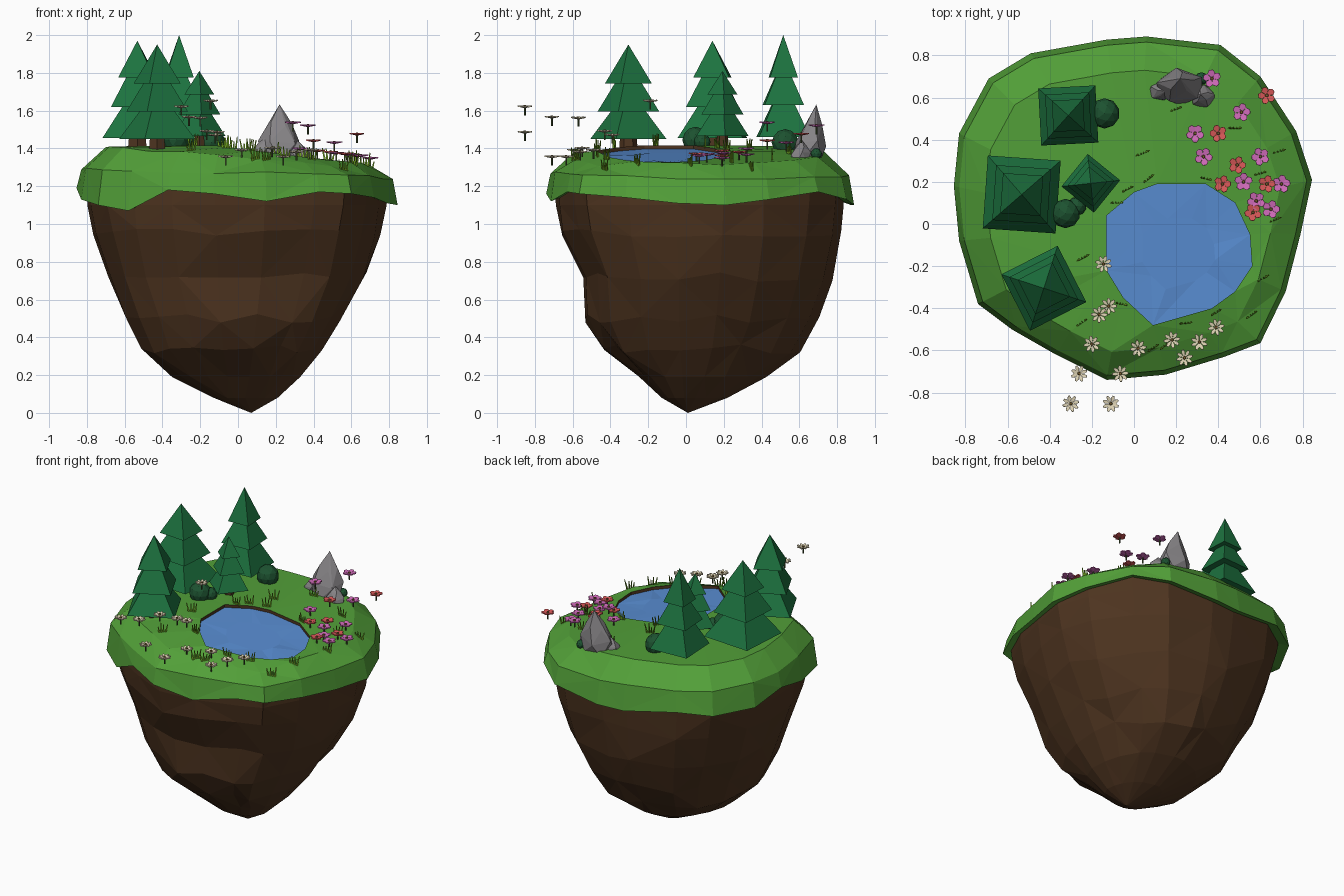
import bpy, bmesh, random
from math import sin, cos, pi, radians, hypot
from mathutils import Vector, Matrix
from mathutils.bvhtree import BVHTree

if "Cube" in bpy.data.objects:
    bpy.data.objects.remove(bpy.data.objects["Cube"])

random.seed(4)

def jit(a):
    return random.uniform(-a, a)

def mat(name, r, g, b):
    m = bpy.data.materials.new(name)
    m.diffuse_color = (r, g, b, 1)
    m.use_nodes = True
    m.node_tree.nodes["Principled BSDF"].inputs["Base Color"].default_value = m.diffuse_color
    return m

GRASS = mat("grass", .085, .35, .04)
DIRT = mat("dirt", .075, .034, .014)
PINE = mat("pine", .012, .17, .05)
BUSH = mat("bush", .012, .085, .03)
WATER = mat("water", .1, .27, .65)
ROCK = mat("rock", .24, .23, .24)
BLADE = mat("blade", .16, .36, .015)
STEM = mat("stem", .06, .1, .03)
PINK = mat("pink", .65, .15, .5)
RED = mat("red", .7, .1, .1)
CREAM = mat("cream", .75, .67, .47)
CENTRE = mat("centre", .2, .12, .03)

def finish(bm, name, material, normals=True):
    if normals:
        bmesh.ops.recalc_face_normals(bm, faces=bm.faces[:])
    me = bpy.data.meshes.new(name)
    bm.to_mesh(me)
    bm.free()
    me.materials.append(material)
    ob = bpy.data.objects.new(name, me)
    bpy.context.collection.objects.link(ob)
    return ob

def ring(bm, pts):
    return [bm.verts.new(p) for p in pts]

def strip(bm, a, b, shift=0):
    """Triangulated band between two closed rings."""
    n = len(a)
    for i in range(n):
        j = (i + 1) % n
        if (i + shift) % 2:
            bm.faces.new((a[i], a[j], b[j])); bm.faces.new((a[i], b[j], b[i]))
        else:
            bm.faces.new((a[i], a[j], b[i])); bm.faces.new((a[j], b[j], b[i]))

def loop_edges(bm, vs):
    out = []
    for a, b in zip(vs, vs[1:] + vs[:1]):
        out.append(bm.edges.get((a, b)) or bm.edges.new((a, b)))
    return out

def cone(bm, p, r1, r2, h, seg, rot=Matrix.Identity(4)):
    """Cone standing with its base at p."""
    m = Matrix.Translation(p) @ rot @ Matrix.Translation((0, 0, h / 2))
    bmesh.ops.create_cone(bm, cap_ends=True, segments=seg, radius1=r1, radius2=r2, depth=h, matrix=m)

# Grass cap: skirt edge (x, y, z), rim, plateau and pond opening
EDGE = [(.845, .21, 1.10), (.77, .44, 1.13), (.6, .7, 1.17), (.41, .85, 1.13), (.06, .89, 1.10),
        (-.13, .875, 1.1), (-.49, .81, 1.16), (-.69, .69, 1.14), (-.83, .43, 1.14), (-.855, .18, 1.19),
        (-.83, -.08, 1.13), (-.74, -.38, 1.1), (-.58, -.5, 1.07), (-.37, -.62, 1.18), (-.13, -.74, 1.16),
        (.15, -.715, 1.12), (.43, -.63, 1.17), (.6, -.565, 1.16), (.72, -.32, 1.14), (.79, -.05, 1.11)]
POND = [(-.13, .04), (0, .15), (.11, .19), (.34, .19), (.48, .1), (.55, -.05), (.56, -.2),
        (.48, -.32), (.37, -.4), (.09, -.48), (-.05, -.35), (-.13, -.22)]

def plateau(x, y):
    return min(1.41, 1.385 - .1 * x) - (.03 if y < -.4 else 0)

def pond_z(x):
    return 1.4 - .13 * x

bm = bmesh.new()
under = ring(bm, [(x * .9, y * .9, z + .03) for x, y, z in EDGE])
skirt = ring(bm, EDGE)
rim = ring(bm, [(x * .97, y * .97, 1.27 - .03 * x + jit(.012)) for x, y, z in EDGE])
top = ring(bm, [(x * .82, y * .82, plateau(x * .82, y * .82) + jit(.006)) for x, y, z in EDGE])
shore = ring(bm, [(x, y, pond_z(x)) for x, y in POND])
strip(bm, under, skirt)
strip(bm, skirt, rim)
strip(bm, rim, top, 1)
bmesh.ops.triangle_fill(bm, use_beauty=True, edges=loop_edges(bm, top) + loop_edges(bm, shore), normal=(0, 0, 1))
ground = BVHTree.FromBMesh(bm)
finish(bm, "grass_cap", GRASS)

def gz(x, y):
    hit = ground.ray_cast(Vector((x, y, 3)), Vector((0, 0, -1)))[0]
    return hit.z if hit else 1.3

# Pond bank and water
bm = bmesh.new()
strip(bm, ring(bm, [(x, y, pond_z(x)) for x, y in POND]),
      ring(bm, [(x, y, pond_z(x) - .04) for x, y in POND]))
finish(bm, "pond_bank", DIRT)
bm = bmesh.new()
shore = ring(bm, [(x, y, pond_z(x) - .02) for x, y in POND])
mid = ring(bm, [(.21 + (x - .21) * .5, -.14 + (y + .14) * .5, pond_z(x * .5 + .1) - .02 + jit(.008)) for x, y in POND])
strip(bm, shore, mid)
bm.faces.new(mid)
finish(bm, "pond_water", WATER)

# Hanging dirt follows the grass edge: z, xmin, xmax, ymin, ymax of each level
LEVELS = [(1.21, -.80, .795, -.695, .837), (1.1, -.80, .79, -.69, .835), (.95, -.775, .76, -.665, .825),
          (.72, -.70, .69, -.55, .78), (.50, -.60, .56, -.53, .70), (.34, -.52, .45, -.44, .60),
          (.19, -.35, .33, -.25, .43), (.08, -.13, .21, -.13, .22)]
bm = bmesh.new()
prev = None
for k, (z, x0, x1, y0, y1) in enumerate(LEVELS):
    pts = []
    for ex, ey, _ in EDGE:
        c = ex / (.845 if ex > 0 else .855)
        s = ey / (.89 if ey > 0 else .74)
        j = hypot(c, s) ** (-k / 7) * (1 + (jit(.012) if k > 1 else 0))
        pts.append((c * (x1 if c > 0 else -x0) * j, s * (y1 if s > 0 else -y0) * j,
                    z + (jit(.025) if 1 < k < 6 else 0)))
    cur = ring(bm, pts)
    if prev:
        strip(bm, prev, cur, k)
    prev = cur
tip = bm.verts.new((.07, .01, 0))
for a, b in zip(prev, prev[1:] + prev[:1]):
    bm.faces.new((a, b, tip))
finish(bm, "dirt_base", DIRT)

# Pine trees: x, y, corner angle, apex z, then (z, corner radius) of each tier
TREES = [(-.312, .515, 48, 2.0, [(1.775, .105), (1.63, .148), (1.46, .192)]),
         (-.533, .14, 41, 1.97, [(1.775, .135), (1.62, .185), (1.455, .245)]),
         (-.428, -.305, 72, 1.95, [(1.745, .13), (1.595, .172), (1.45, .212)]),
         (-.205, .193, 6, 1.81, [(1.685, .08), (1.58, .112), (1.465, .14)])]
for n, (x, y, ang, apex, tiers) in enumerate(TREES, 1):
    rot = Matrix.Rotation(radians(ang - 90), 4, 'Z')
    trunk, crown = bmesh.new(), bmesh.new()
    g = gz(x, y) - .03
    cone(trunk, (x, y, g), tiers[2][1] * .24, tiers[2][1] * .2, tiers[2][0] + .03 - g, 6)
    finish(trunk, f"tree_trunk_{n}", DIRT)
    zt, rt = apex, 0
    for z, r in tiers:
        cone(crown, (x, y, z), r, rt * .48, zt - z + (.02 if rt else 0), 4, rot)
        zt, rt = z, r
    finish(crown, f"tree_crown_{n}", PINE)

# Bushes
for n, (x, y, r) in enumerate([(-.14, .525, .072), (-.325, .05, .07), (-.27, .085, .045), (.32, .69, .03)], 1):
    bm = bmesh.new()
    bmesh.ops.create_icosphere(bm, subdivisions=2, radius=r,
                               matrix=Matrix.Translation((x, y, gz(x, y) + r * .45)))
    finish(bm, f"bush_{n}", BUSH)

# Rocks: centre, base radii, peak offset and height
for n, (x, y, rx, ry, px, py, h) in enumerate([(.22, .65, .115, .085, 0, .04, .265),
                                               (.12, .63, .05, .045, .03, 0, .08),
                                               (.325, .605, .06, .055, -.01, .01, .085)], 1):
    bm = bmesh.new()
    b = gz(x, y)
    for z, s in ((-.03, .95), (h * .2, 1), (h * .6, .56)):
        for i in range(5):
            a = i * pi * .4 + z * 9
            bm.verts.new((x + rx * s * cos(a) + px * z / h, y + ry * s * sin(a) + py * z / h, b + z + jit(.1 * h)))
    bm.verts.new((x + px, y + py, b + h))
    bmesh.ops.convex_hull(bm, input=bm.verts[:])
    finish(bm, f"rock_{n}", ROCK)

# Flowers: x, y and head height (0 = standing on the ground)
FLOWERS = {
    "pink": (PINK, 5, .043, .018, [(.37, .69, 1.52), (.51, .53, 1.43), (.29, .43, 1.535), (.33, .32, 0), (.52, .2, 0),
                                   (.6, .32, 0), (.58, .11, 0), (.65, .07, 0), (.7, .19, 0)]),
    "red": (RED, 5, .041, .017, [(.63, .61, 1.475), (.4, .43, 1.44), (.49, .28, 0), (.42, .19, 0), (.63, .19, 0),
                                 (.565, .055, 0)]),
    "cream": (CREAM, 8, .04, .009, [(-.145, -.19, 1.65), (-.12, -.39, 1.47), (-.165, -.43, 1.49), (-.2, -.57, 1.56),
                                    (.02, -.59, 1.39), (.18, -.55, 1.4), (.31, -.56, 1.38), (.39, -.49, 1.39),
                                    (.24, -.635, 1.355), (-.065, -.71, 1.355), (-.26, -.71, 1.565),
                                    (-.3, -.853, 1.62), (-.11, -.853, 1.485)])}
stems, centres = bmesh.new(), bmesh.new()
for name, (m, count, r, w, spots) in FLOWERS.items():
    bm = bmesh.new()
    for x, y, z in spots:
        z = z or gz(x, y) + .04
        turn = jit(pi)
        cone(stems, (x, y, z - .045), .005, .005, .045, 5)
        cone(centres, (x, y, z - .003), r * .24, r * .15, .012, 6)
        for k in range(count):
            a = turn + 2 * pi * k / count
            u, v = Vector((cos(a), sin(a), 0)), Vector((-sin(a), cos(a), 0))
            bm.faces.new([bm.verts.new(Vector((x, y, z + e)) + u * r * d + v * w * s) for d, s, e in
                          ((0, 0, 0), (.6, -1, .006), (.95, -.5, .008), (.95, .5, .008), (.6, 1, .006))][::-1])
    bm.normal_update()
    bmesh.ops.reverse_faces(bm, faces=[f for f in bm.faces if f.normal.z < 0])
    ob = finish(bm, f"{name}_petals", m, False)
    thick = ob.modifiers.new("thickness", 'SOLIDIFY')
    thick.thickness = .007
finish(stems, "flower_stems", STEM)
finish(centres, "flower_centres", CENTRE)

# Grass tufts: short rows of thin blades
TUFTS = [(.04, .335), (.2, .545), (.48, .455), (.69, .345), (.07, .215), (-.03, .165), (-.08, .1), (.34, .215),
         (-.24, -.16), (-.25, -.47), (-.06, -.38), (.09, -.59), (.25, -.47), (.39, -.42), (.67, .02), (.61, -.26),
         (.56, -.43), (.15, -.575), (.6, .24)]
bm = bmesh.new()
for x, y in TUFTS:
    a = radians(15) + jit(.5)
    for k in range(4):
        d = (k - 1.5) * .012
        px, py = x + d * cos(a), y + d * sin(a)
        lean = Matrix.Rotation(a, 4, 'Z') @ Matrix.Rotation((k - 1.5) * .13 + jit(.06), 4, 'Y')
        cone(bm, (px, py, gz(x, y) - .01), .007, .003, .06 + jit(.016), 3, lean)
finish(bm, "grass_tufts", BLADE)
